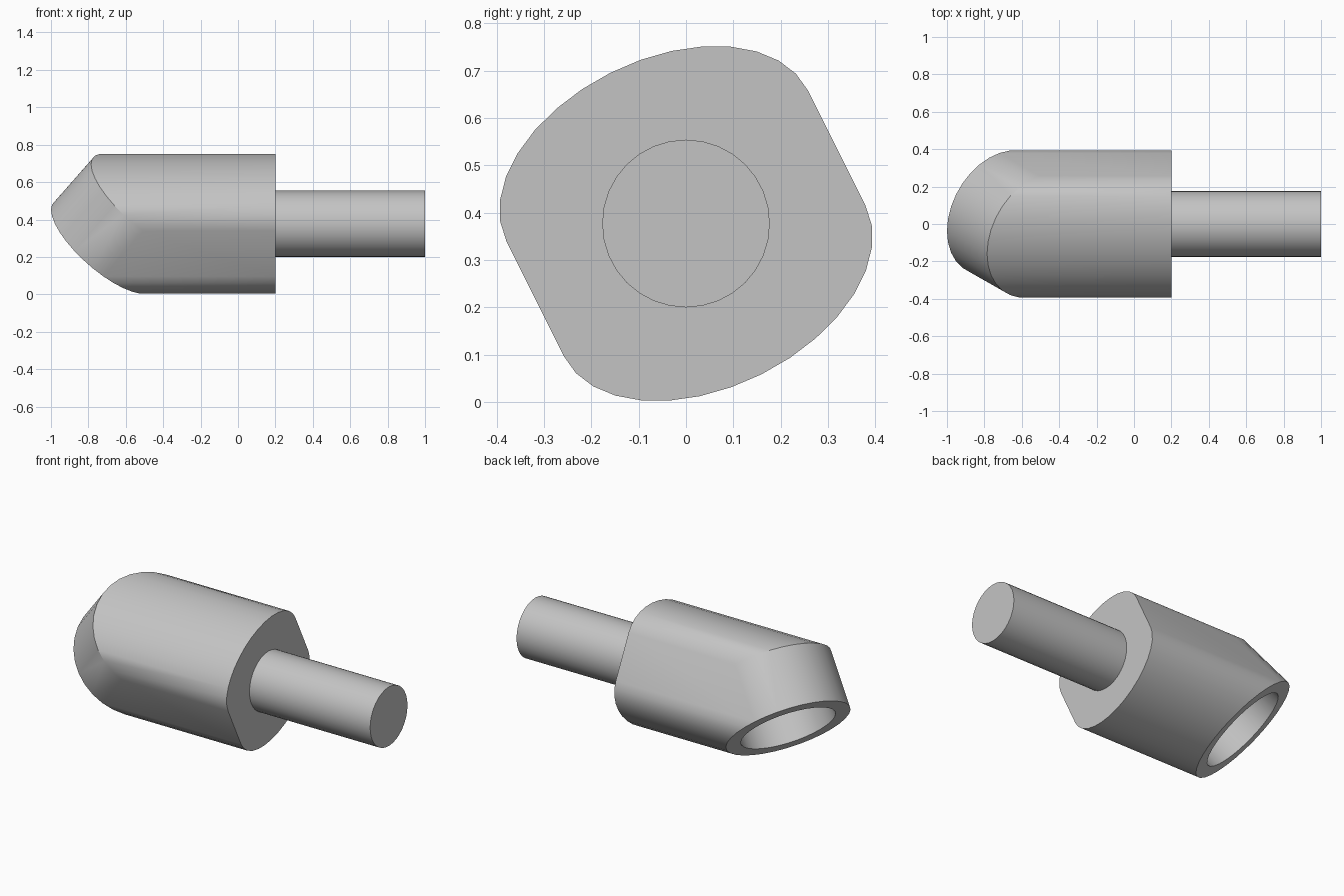
import bpy, bmesh
from math import sin, cos, pi, radians, atan
from mathutils import Vector

if "Cube" in bpy.data.objects:
    bpy.data.objects.remove(bpy.data.objects["Cube"])

steel = bpy.data.materials.new("grey steel")
steel.use_nodes = True
steel.diffuse_color = (0.55, 0.55, 0.55, 1)
steel.node_tree.nodes["Principled BSDF"].inputs["Base Color"].default_value = steel.diffuse_color

SIDES = 32
RADIUS, HOLE, SHAFT = 0.356, 0.271, 0.177
SHOULDER = 0.2
roll, tilt = atan(0.5), radians(51.8)

# Body frame: rolled side and up directions, and the tilted socket axis
side = Vector((0, cos(roll), sin(roll)))
up = Vector((0, -sin(roll), cos(roll)))
axis = Vector((cos(tilt), 0, 0)) + up * sin(tilt)
across = Vector((-sin(tilt), 0, 0)) + up * cos(tilt)
mouth = Vector((-0.72, 0, 0.377)) - up * 0.136
elbow = mouth + axis * (0.272 / sin(tilt))


def ring(centre):
    angles = [2 * pi * i / SIDES for i in range(SIDES)]
    return [centre + (across * cos(a) + side * sin(a)) * RADIUS for a in angles]


def finish(name, bm):
    bmesh.ops.recalc_face_normals(bm, faces=bm.faces)
    mesh = bpy.data.meshes.new(name)
    bm.to_mesh(mesh)
    bm.free()
    mesh.materials.append(steel)
    obj = bpy.data.objects.new(name, mesh)
    bpy.context.collection.objects.link(obj)
    bpy.ops.object.select_all(action="DESELECT")
    obj.select_set(True)
    bpy.context.view_layer.objects.active = obj
    bpy.ops.object.shade_smooth_by_angle(angle=radians(30))
    return obj


# Body: socket cylinder swept along x to the shoulder
bm = bmesh.new()
points = ring(mouth) + ring(elbow)
points += [Vector((SHOULDER, p.y, p.z)) for p in points]
for p in points:
    bm.verts.new(p)
hull = bmesh.ops.convex_hull(bm, input=bm.verts)
loose = [v for v in bm.verts if not v.link_faces]
bmesh.ops.delete(bm, geom=loose, context="VERTS")
bmesh.ops.remove_doubles(bm, verts=bm.verts, dist=0.0005)
bmesh.ops.dissolve_limit(bm, angle_limit=radians(0.5), verts=bm.verts, edges=bm.edges)
bmesh.ops.recalc_face_normals(bm, faces=bm.faces)

# Blind socket bored into the slanted end
cap = max(bm.faces, key=lambda f: f.normal.dot(-axis))
bmesh.ops.inset_region(bm, faces=[cap], thickness=RADIUS - HOLE, use_even_offset=True)
cap = bmesh.ops.extrude_discrete_faces(bm, faces=[cap])["faces"][0]
bmesh.ops.translate(bm, verts=cap.verts, vec=axis * 0.34)
finish("socket_body", bm)

# Round shaft
bm = bmesh.new()
bmesh.ops.create_cone(bm, cap_ends=True, segments=SIDES, radius1=SHAFT, radius2=SHAFT,
                      depth=1 - SHOULDER)
shaft = finish("shaft", bm)
shaft.rotation_euler.y = pi / 2
shaft.location = ((1 + SHOULDER) / 2, 0, 0.377)
